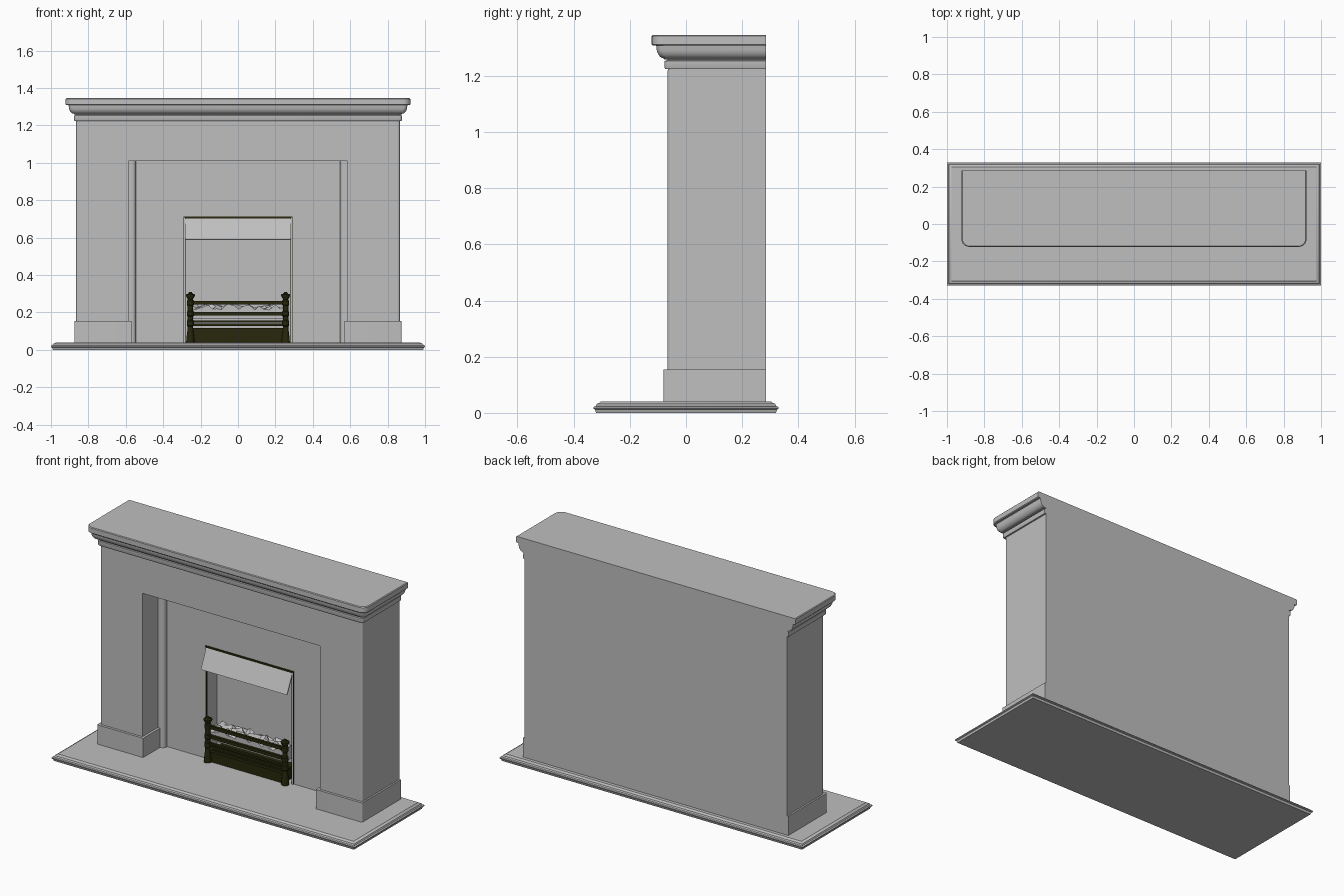
import bpy, bmesh, math, random
from mathutils import Vector

random.seed(4)
if "Cube" in bpy.data.objects:
    bpy.data.objects.remove(bpy.data.objects["Cube"], do_unlink=True)


def material(name, rgb, rough=0.6):
    m = bpy.data.materials.new(name)
    m.use_nodes = True
    m.diffuse_color = (*rgb, 1)
    node = m.node_tree.nodes["Principled BSDF"]
    node.inputs["Base Color"].default_value = (*rgb, 1)
    node.inputs["Roughness"].default_value = rough
    return m


STONE = material("grey stone", (0.52, 0.52, 0.52))
IRON = material("blackened iron", (0.02, 0.02, 0.004))


def finish(name, bm, mat, smooth=True):
    bmesh.ops.recalc_face_normals(bm, faces=bm.faces)
    mesh = bpy.data.meshes.new(name)
    bm.to_mesh(mesh)
    bm.free()
    mesh.materials.append(mat)
    ob = bpy.data.objects.new(name, mesh)
    bpy.context.collection.objects.link(ob)
    if smooth:
        bpy.ops.object.select_all(action="DESELECT")
        ob.select_set(True)
        bpy.context.view_layer.objects.active = ob
        bpy.ops.object.shade_smooth_by_angle(angle=math.radians(35))
    return ob


def loft(name, rings, mat, smooth=True):
    """Skin a stack of matching rings and cap both ends."""
    bm = bmesh.new()
    loops = [[bm.verts.new(p) for p in ring] for ring in rings]
    n = len(loops[0])
    for a, b in zip(loops, loops[1:]):
        for i in range(n):
            j = (i + 1) % n
            bm.faces.new((a[i], a[j], b[j], b[i]))
    bm.faces.new(loops[0])
    bm.faces.new(loops[-1])
    return finish(name, bm, mat, smooth)


def box(name, x0, x1, y0, y1, z0, z1, mat):
    plan = [(x0, y0), (x1, y0), (x1, y1), (x0, y1)]
    return loft(name, [[(x, y, z) for x, y in plan] for z in (z0, z1)], mat, False)


def plan_outline(x0, x1, y0, y1, r, corners=(True, True)):
    """Rectangle in plan with optional rounded front-left / front-right corners."""
    pts = [(x1, y1), (x0, y1)]
    for rounded, cx, start in ((corners[0], x0 + r, 180), (corners[1], x1 - r, 270)):
        if rounded:
            for k in range(7):
                a = math.radians(start + 15 * k)
                pts.append((cx + r * math.cos(a), y0 + r + r * math.sin(a)))
        else:
            pts.append((x0 if start == 180 else x1, y0))
    return pts


def moulding(name, half, y0, y1, profile, r, back=False):
    """Sweep (outward offset, z) pairs round the front and ends, or all sides."""
    rings = []
    for d, z in profile:
        plan = plan_outline(-half - d, half + d, y0 - d, y1 + (d if back else 0), r, (r > 0, r > 0))
        rings.append([(x, y, z) for x, y in plan])
    return loft(name, rings, STONE)


def arch(name, outer, inner, top, head, y0, y1, mat, base=0.04):
    """Upside-down U with an open middle."""
    pts = [(-outer, base), (-outer, top), (outer, top), (outer, base),
           (inner, base), (inner, head), (-inner, head), (-inner, base)]
    return loft(name, [[(x, y, z) for x, z in pts] for y in (y0, y1)], mat, False)


BACK = 0.285

# Hearth slab with stepped edge
moulding("hearth", 1.0, -0.33, 0.33,
         [(-0.01, 0), (-0.006, 0.012), (0, 0.015), (0, 0.021), (-0.008, 0.024),
          (-0.012, 0.032), (-0.022, 0.036), (-0.025, 0.04)], 0, back=True)

# Surround: legs and lintel, with softened outer front edges
surround = arch("surround", 0.865, 0.585, 1.23, 1.01, -0.065, BACK, STONE)
bm = bmesh.new()
bm.from_mesh(surround.data)
edges = [e for e in bm.edges if all(abs(v.co.x) > 0.86 and v.co.y < 0 for v in e.verts)]
bmesh.ops.bevel(bm, geom=edges, offset=0.012, segments=4, profile=0.5, affect="EDGES")
bm.to_mesh(surround.data)
bm.free()

# Mantel: neck band, rounded moulding and shelf
moulding("mantel_neck", 0.865, -0.065, BACK,
         [(0.009, 1.224), (0.011, 1.228), (0.011, 1.252), (0.003, 1.256), (0.003, 1.264)], 0.012)
ovolo = [(0.013, 1.259)] + [(0.013 + 0.027 * math.sin(a), 1.302 - 0.04 * math.cos(a))
                            for a in (math.radians(15 * k) for k in range(7))]
moulding("mantel_moulding", 0.865, -0.065, BACK, ovolo + [(0.042, 1.311)], 0.02)
moulding("mantel_shelf", 0.865, -0.065, BACK,
         [(0.053, 1.308), (0.057, 1.312), (0.057, 1.341), (0.053, 1.345)], 0.04)

# Plinth blocks and quarter-round slips either side of the opening
for side, s in (("left", 1), ("right", -1)):
    lo, hi = sorted((s * 0.57, s * 0.875))
    plan = plan_outline(lo, hi, -0.08, BACK, 0.008, (s < 0, s > 0))
    loft(side + "_plinth", [[(x, y, z) for x, y in plan] for z in (0.04, 0.155)], STONE)
    lo, hi = sorted((s * 0.545, s * 0.587))
    plan = plan_outline(lo, hi, 0.08, 0.2, 0.022, (s > 0, s < 0))
    loft(side + "_slip", [[(x, y, z) for x, y in plan] for z in (0.04, 1.01)], STONE)

# Back panel with fire opening, firebox rear wall and closing board
arch("back_panel", 0.57, 0.285, 1.01, 0.705, 0.11, 0.27, STONE)
box("firebox_back", -0.285, 0.285, 0.21, 0.23, 0.04, 0.705, STONE)
box("rear_board", -0.585, 0.585, 0.265, BACK, 0.04, 1.01, STONE)

# Thin trim round the fire opening, bright face over a dark backing
arch("trim_backing", 0.292, 0.281, 0.712, 0.701, 0.105, 0.116, IRON)
for s, side in ((1, "left"), (-1, "right")):
    lo, hi = sorted((s * 0.284, s * 0.29))
    box(side + "_trim_face", lo, hi, 0.102, 0.106, 0.04, 0.706, STONE)

# Sloping hood
hood = [(0.108, 0.706), (0.055, 0.59), (0.06, 0.588), (0.115, 0.702)]
loft("hood", [[(x, y, z) for y, z in hood] for x in (-0.284, 0.284)], STONE, False)

# Grate posts: flared foot, slim shaft, collars and crown finial
POST = [(0.022, 0.04), (0.021, 0.06), (0.016, 0.1), (0.014, 0.125), (0.019, 0.13),
        (0.019, 0.155), (0.014, 0.16), (0.014, 0.178), (0.019, 0.182), (0.019, 0.203),
        (0.014, 0.207), (0.014, 0.236), (0.019, 0.24), (0.019, 0.262), (0.013, 0.268),
        (0.024, 0.288), (0.024, 0.296), (0.012, 0.3), (0.008, 0.308)]
for s, side in ((1, "left"), (-1, "right")):
    rings = [[(s * 0.255 + r * math.cos(math.tau * k / 12),
               0.08 + r * math.sin(math.tau * k / 12), z) for k in range(12)] for r, z in POST]
    loft(side + "_grate_post", rings, IRON)

# Grate bars and ash pan
for name, z0, z1 in (("top_bar", 0.241, 0.26), ("middle_bar", 0.183, 0.202),
                     ("lower_bar", 0.146, 0.157), ("bottom_bar", 0.128, 0.141)):
    box("grate_" + name, -0.25, 0.25, 0.074, 0.09, z0, z1, IRON)
box("ash_pan", -0.24, 0.24, 0.085, 0.2, 0.04, 0.112, IRON)
box("ash_pan_lip", -0.245, 0.245, 0.078, 0.09, 0.1, 0.116, IRON)

# Coal bed: jagged faceted top on a block
bm = bmesh.new()
bmesh.ops.create_grid(bm, x_segments=18, y_segments=5, size=0.5)
for v in bm.verts:
    v.co = Vector((v.co.x * 0.5 + random.uniform(-0.008, 0.008), 0.15 + v.co.y * 0.11,
                   0.228 + random.uniform(-0.018, 0.018)))
bmesh.ops.triangulate(bm, faces=bm.faces)
rim = [e for e in bm.edges if e.is_boundary]
skirt = bmesh.ops.extrude_edge_only(bm, edges=rim)["geom"]
for v in skirt:
    if isinstance(v, bmesh.types.BMVert):
        v.co.z = 0.165
finish("coal_bed", bm, STONE, False)
